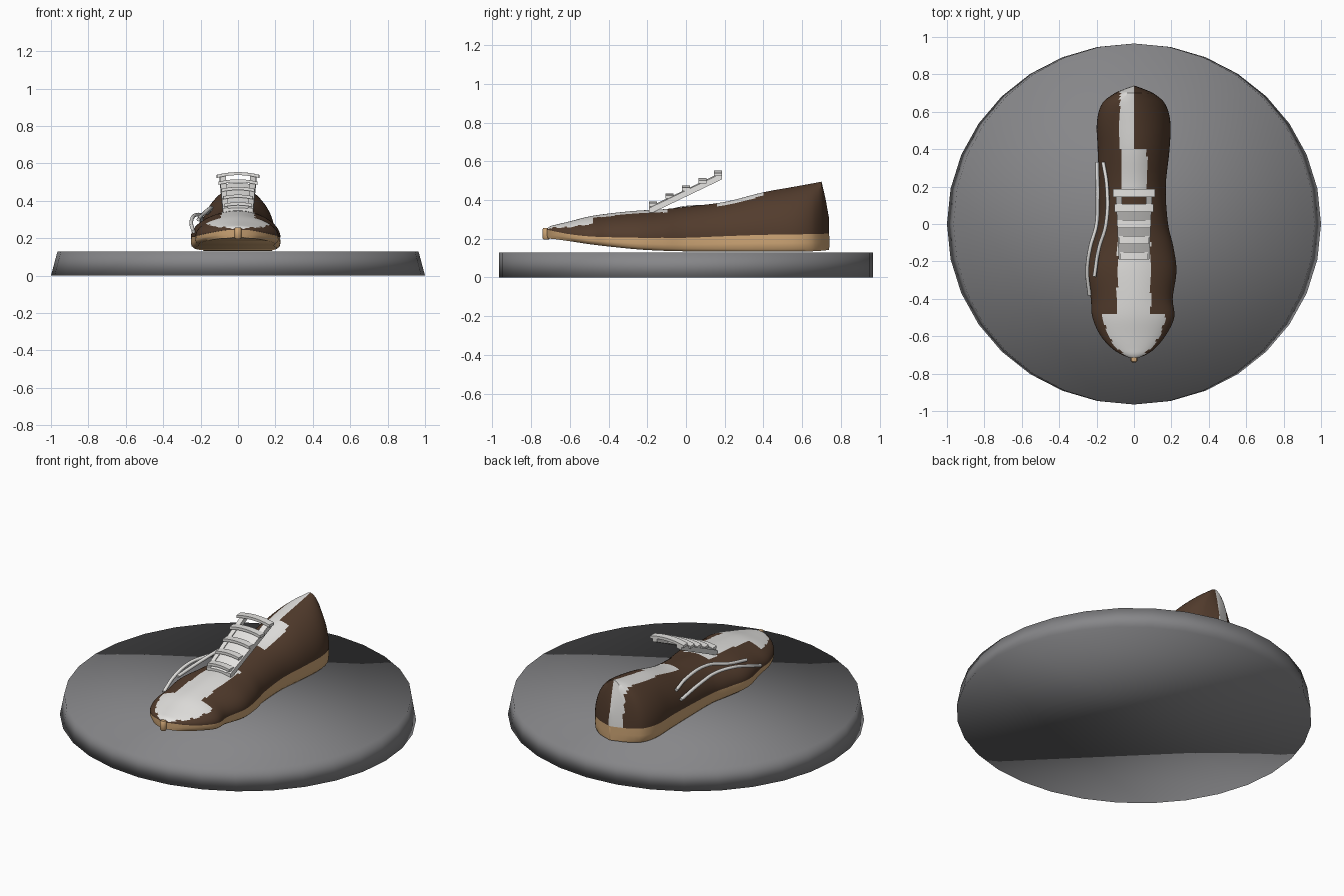
import bpy, bmesh, math
from mathutils import Vector

cube = bpy.data.objects.get("Cube")
if cube:
    bpy.data.objects.remove(cube, do_unlink=True)


def material(name, rgb):
    m = bpy.data.materials.new(name)
    m.use_nodes = True
    m.diffuse_color = (*rgb, 1)
    m.node_tree.nodes["Principled BSDF"].inputs["Base Color"].default_value = (*rgb, 1)
    return m


GREY = material("stone grey", (.24, .24, .25))
BROWN = material("dark brown", (.085, .045, .026))
WHITE = material("off white", (.78, .77, .75))
TAN = material("tan rubber", (.62, .38, .18))


def finish(bm, name, mats, angle=None):
    bmesh.ops.recalc_face_normals(bm, faces=bm.faces)
    mesh = bpy.data.meshes.new(name)
    bm.to_mesh(mesh)
    bm.free()
    for m in mats:
        mesh.materials.append(m)
    ob = bpy.data.objects.new(name, mesh)
    bpy.context.collection.objects.link(ob)
    bpy.ops.object.select_all(action='DESELECT')
    ob.select_set(True)
    bpy.context.view_layer.objects.active = ob
    if angle is None:
        bpy.ops.object.shade_smooth()
    else:
        bpy.ops.object.shade_smooth_by_angle(angle=math.radians(angle))
    return ob


def loft(name, rings, mats, angle=None, rule=None):
    """Skin a row of closed rings and cap both ends."""
    bm = bmesh.new()
    rows = [[bm.verts.new(p) for p in ring] for ring in rings]
    n = len(rows[0])
    for a, b in zip(rows, rows[1:]):
        for i in range(n):
            j = (i + 1) % n
            bm.faces.new((a[i], a[j], b[j], b[i]))
    bm.faces.new(rows[0])
    bm.faces.new(rows[-1])
    if rule:
        for f in bm.faces:
            f.material_index = rule(f.calc_center_median())
    return finish(bm, name, mats, angle)


# Shoe stations: y, right width, left width, sole bottom, sole top, upper top
STATIONS = [
    (-.72, .01, .01, .205, .245, .252),
    (-.70, .06, .06, .20, .243, .265),
    (-.67, .11, .105, .197, .236, .273),
    (-.6, .175, .165, .187, .223, .29),
    (-.5, .22, .213, .172, .212, .315),
    (-.4, .228, .205, .16, .208, .33),
    (-.25, .25, .225, .145, .205, .345),
    (-.12, .222, .208, .138, .205, .352),
    (0, .193, .18, .135, .205, .365),
    (.2, .19, .168, .134, .213, .39),
    (.4, .192, .188, .133, .22, .44),
    (.55, .196, .192, .133, .222, .467),
    (.65, .165, .16, .135, .224, .485),
    (.7, .1, .1, .138, .225, .495),
    (.72, .055, .055, .14, .226, .41),
    (.738, .006, .006, .142, .227, .31),
]


def slope(i, k):
    a, b = STATIONS[max(i - 1, 0)], STATIONS[min(i + 1, len(STATIONS) - 1)]
    return (b[k] - a[k]) / (b[0] - a[0])


def station(i, t):
    """Smoothly blend station i into the next one."""
    a, b = STATIONS[i], STATIONS[i + 1]
    d = b[0] - a[0]
    out = [a[0] + d * t]
    for k in range(1, 6):
        smooth = ((2*t**3 - 3*t*t + 1) * a[k] + (t**3 - 2*t*t + t) * d * slope(i, k)
                  + (3*t*t - 2*t**3) * b[k] + (t**3 - t*t) * d * slope(i + 1, k))
        sharp = a[k] + (b[k] - a[k]) * t
        out.append(sharp if k == 5 and a[0] > .6 else smooth)
    return out


rows = []
for i in range(len(STATIONS) - 1):
    steps = 5 if STATIONS[i + 1][0] - STATIONS[i][0] > .06 else 3
    rows += [station(i, s / steps) for s in range(steps)]
rows.append(list(STATIONS[-1]))


# Upper: arched sections, with white toe cap, vamp and collar panels
def upper_ring(row, n=56):
    y, wr, wl, _, base, top = row
    ring = []
    for s in range(n + 1):
        c, h = math.cos(math.pi * s / n), math.sin(math.pi * s / n)
        w = (wl if c > 0 else wr) + .002
        x = math.copysign(abs(c) ** 1.1, c) * w
        ring.append((x, y, base + (top - base) * max(h, 0)))
    return ring


def upper_colour(p):
    if p.y < -.48:
        near = min(rows, key=lambda r: abs(r[0] - p.y))
        return int(abs(p.x) < .76 * near[1])
    if p.y < -.1:
        return int(abs(p.x) < .09)
    if p.y < .17:
        return 0
    if p.y < .41:
        return int(abs(p.x) < .07)
    return int(-.075 < p.x < 0)


loft("shoe_upper", [upper_ring(r) for r in rows], [BROWN, WHITE], 50, upper_colour)


# Sole: rounded lower edge under the same outline
def sole_ring(row):
    y, wr, wl, low, high, _ = row
    edge = [(1, high), (1.01, (low + high) / 2), (.99, low + .012), (.93, low)]
    return ([(wl * s, y, z) for s, z in edge]
            + [(-wr * s, y, z) for s, z in reversed(edge)])


loft("sole", [sole_ring(r) for r in rows], [TAN], 50)


# Rubber knobs closing the sole seam at toe and heel
def knob(name, y, z, radius, height):
    rings = []
    for dz, k in ((-.5, .7), (-.35, 1), (.35, 1), (.5, .7)):
        rings.append([(radius * k * math.cos(a * math.pi / 6),
                       y + radius * k * math.sin(a * math.pi / 6), z + dz * height)
                      for a in range(12)])
    loft(name, rings, [TAN], 50)


knob("toe_knob", -.722, .226, .02, .06)
knob("heel_knob", .728, .184, .012, .085)


# Tongue: raised sloping panel, bowed across its width
def incline(y):
    return .43 + .48 * y


def bowed_strip(name, y0, y1, x0, x1, lift, thick, flat=False, n=10):
    rings = []
    for s in range(n + 1):
        ring = []
        for y, d in ((y0, 0), (y1, 0), (y1, thick), (y0, thick)):
            half = .5
            k = s / n
            x = x0 + (x1 - x0) * k
            bow = .016 * (1 - (x / .11) ** 2)
            level = incline((y0 + y1) * half) if flat else incline(y)
            ring.append((x * (1 + .5 * y), y, level + bow + lift + d))
        rings.append(ring)
    loft(name, rings, [WHITE], 35)


bowed_strip("tongue", -.19, .085, -.085, .085, -.014, .022)
for side, sign in (("right", -1), ("left", 1)):
    bowed_strip(side + "_eyestay", -.19, .185, sign * .06, sign * .09, -.018, .032)

# Laces: flat bars across the tongue
for i, (y, half) in enumerate(((-.17, .082), (-.085, .083), (0, .09), (.085, .1), (.165, .104))):
    bowed_strip(f"lace_{i + 1}", y - .021, y + .021, -half, half, .012, .016, True)


# Raised side stripes
def stripe(name, points):
    cu = bpy.data.curves.new(name, 'CURVE')
    cu.dimensions = '3D'
    cu.bevel_depth = .01
    cu.bevel_resolution = 2
    cu.resolution_u = 8
    cu.use_fill_caps = True
    sp = cu.splines.new('BEZIER')
    sp.bezier_points.add(len(points) - 1)
    for bp, co in zip(sp.bezier_points, points):
        bp.co = Vector(co)
        bp.handle_left_type = bp.handle_right_type = 'AUTO'
    cu.materials.append(WHITE)
    bpy.context.collection.objects.link(bpy.data.objects.new(name, cu))


stripe("lower_side_stripe", [(-.197, .33, .285), (-.195, .12, .315), (-.2, 0, .325),
                             (-.235, -.13, .32), (-.25, -.25, .285), (-.238, -.38, .235)])
stripe("upper_side_stripe", [(-.165, .33, .335), (-.145, .2, .355), (-.15, 0, .36),
                             (-.19, -.14, .325), (-.212, -.28, .3)])


# Display base: round top flaring sideways to the floor
def disc(rx, ry, z, n=32):
    return [(rx * math.cos(math.tau * a / n), ry * math.sin(math.tau * a / n), z)
            for a in range(n)]


loft("display_base", [disc(1, .965, 0), disc(.965, .965, .13)], [GREY])
